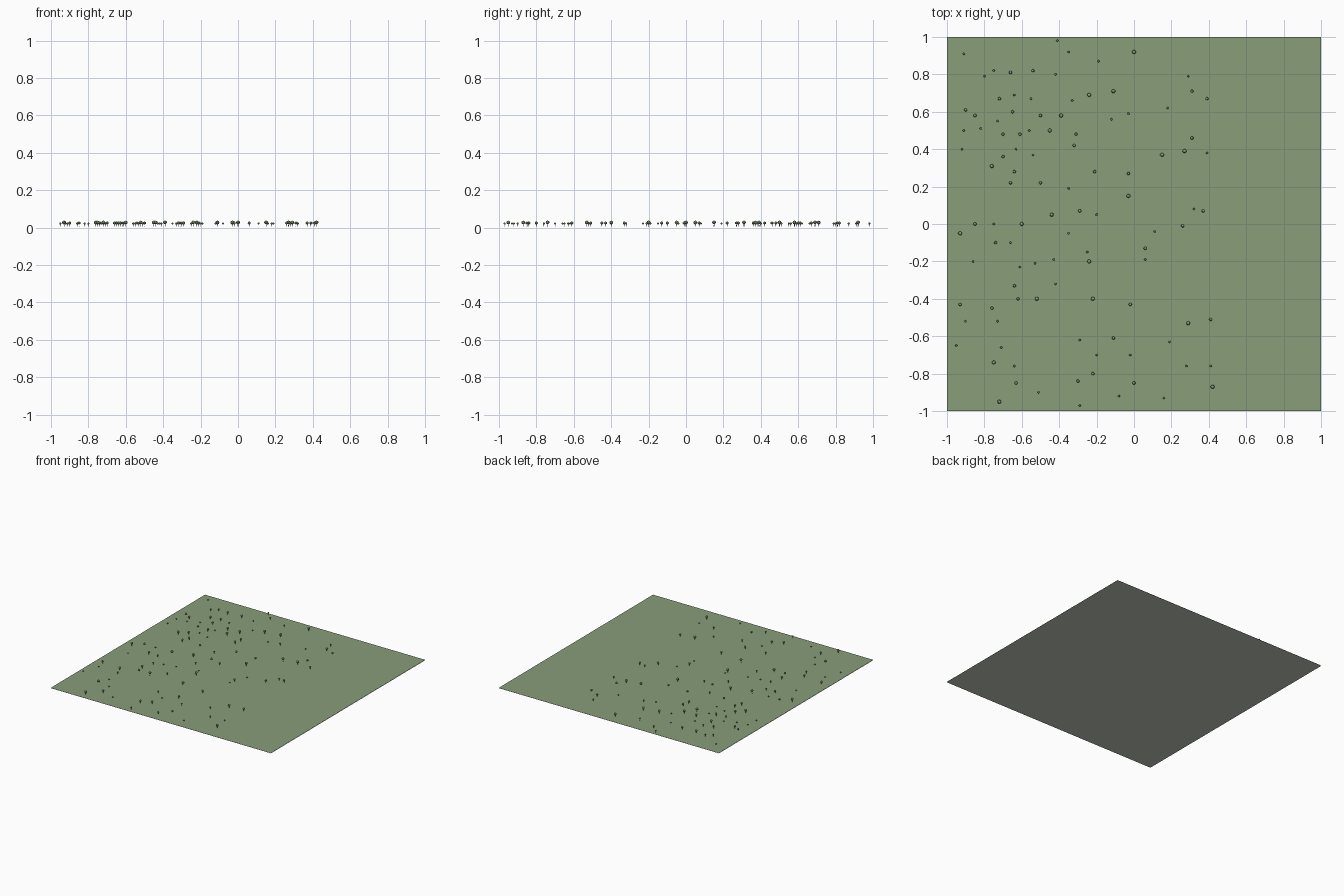
import bpy
import bmesh
from mathutils import Matrix, Vector

default_cube = bpy.data.objects.get("Cube")
if default_cube:
    bpy.data.objects.remove(default_cube, do_unlink=True)


def make_material(name, colour):
    material = bpy.data.materials.new(name)
    material.use_nodes = True
    material.diffuse_color = colour
    shader = material.node_tree.nodes["Principled BSDF"]
    shader.inputs["Base Color"].default_value = colour
    shader.inputs["Roughness"].default_value = 0.9
    return material


grass_green = make_material("grass green", (0.25, 0.34, 0.195, 1))
pale_grey = make_material("pale grey", (0.55, 0.60, 0.50, 1))
leaf_green = make_material("leaf green", (0.27, 0.36, 0.21, 1))
bark_brown = make_material("bark brown", (0.14, 0.10, 0.07, 1))

GRASS_LEVEL = 0.005


def add_object(name, mesh, location=(0, 0, 0)):
    thing = bpy.data.objects.new(name, mesh)
    thing.location = location
    bpy.context.collection.objects.link(thing)
    return thing


def sheet_mesh(name, material, facing_up):
    """Flat square sheet."""
    bm = bmesh.new()
    bmesh.ops.create_grid(bm, x_segments=1, y_segments=1, size=1)
    if not facing_up:
        bmesh.ops.reverse_faces(bm, faces=bm.faces)
    mesh = bpy.data.meshes.new(name)
    bm.to_mesh(mesh)
    bm.free()
    mesh.materials.append(material)
    return mesh


def tree_mesh(name, height, crown_radius):
    """Round faceted crown on a thin trunk standing on the grass."""
    bm = bmesh.new()
    crown_depth = crown_radius * 0.9
    crown_centre = height - crown_depth

    # Crown
    placing = (Matrix.Translation(Vector((0, 0, crown_centre)))
               @ Matrix.Diagonal((1, 1, crown_depth / crown_radius, 1)))
    bmesh.ops.create_icosphere(bm, subdivisions=2, radius=crown_radius, matrix=placing)
    crown_faces = set(bm.faces)

    # Trunk
    middle = (crown_centre + GRASS_LEVEL) / 2
    bmesh.ops.create_cone(bm, cap_ends=True, segments=6,
                          radius1=crown_radius * 0.18, radius2=crown_radius * 0.12,
                          depth=crown_centre - GRASS_LEVEL,
                          matrix=Matrix.Translation(Vector((0, 0, middle))))
    for face in bm.faces:
        face.material_index = 0 if face in crown_faces else 1

    mesh = bpy.data.meshes.new(name)
    bm.to_mesh(mesh)
    bm.free()
    mesh.materials.append(leaf_green)
    mesh.materials.append(bark_brown)
    return mesh


def plant(name, height, crown_radius, spots):
    """Plant one kind of tree at spots given in hundredths of a unit."""
    mesh = tree_mesh(name, height, crown_radius)
    for x, y in spots:
        add_object(name, mesh, (x / 100, y / 100, 0))


# Grass on top, pale backing underneath
add_object("grass", sheet_mesh("grass", grass_green, True), (0, 0, GRASS_LEVEL))
add_object("ground_underside", sheet_mesh("ground_underside", pale_grey, False))

# Tall trees
plant("tall_tree", 0.037, 0.0105, [
    (0, 92), (27, 39), (15, 37), (-3, 15), (-24, 69), (-11, 71), (-39, 58),
    (-45, 50), (-76, 31), (-44, 5), (-60, 0), (-93, -5), (-24, -20),
    (-52, -40), (-22, -40), (-75, -74), (-72, -95), (29, -53), (42, -87)])

# Medium trees
plant("medium_tree", 0.032, 0.0085, [
    (-66, 81), (-54, 82), (31, 71), (39, 67), (31, 46), (-3, 27), (37, 7),
    (26, -1), (6, -13), (-72, 67), (-90, 61), (-85, 58), (-65, 60),
    (-50, 58), (-70, 48), (-61, 48), (-31, 48), (-70, 36), (-32, 42),
    (-64, 28), (-66, 22), (-50, 22), (-21, 28), (-29, 7), (-85, 0),
    (-74, -10), (-64, -33), (-62, -40), (-2, -43), (-93, -43), (-76, -45),
    (-63, -85), (-30, -84), (-11, -61), (-22, -80), (0, -85), (41, -51)])

# Saplings
plant("sapling", 0.027, 0.006, [
    (-91, 91), (-75, 82), (-80, 79), (-41, 98), (-35, 92), (-42, 80),
    (-19, 87), (29, 79), (18, 62), (39, 38), (32, 8), (11, -4), (6, -19),
    (-64, 69), (-55, 67), (-33, 66), (-73, 55), (-12, 56), (-3, 59),
    (-91, 50), (-82, 51), (-56, 50), (-92, 40), (-63, 40), (-54, 37),
    (-35, 19), (-20, 5), (-75, 0), (-66, -10), (-35, -5), (-25, -15),
    (-86, -20), (-61, -23), (-53, -21), (-43, -19), (-42, -32), (-90, -52),
    (-73, -52), (-95, -65), (-71, -66), (-64, -76), (-51, -90), (-29, -97),
    (-29, -62), (-20, -70), (-2, -70), (-8, -92), (19, -63), (28, -76),
    (41, -76), (16, -93)])
